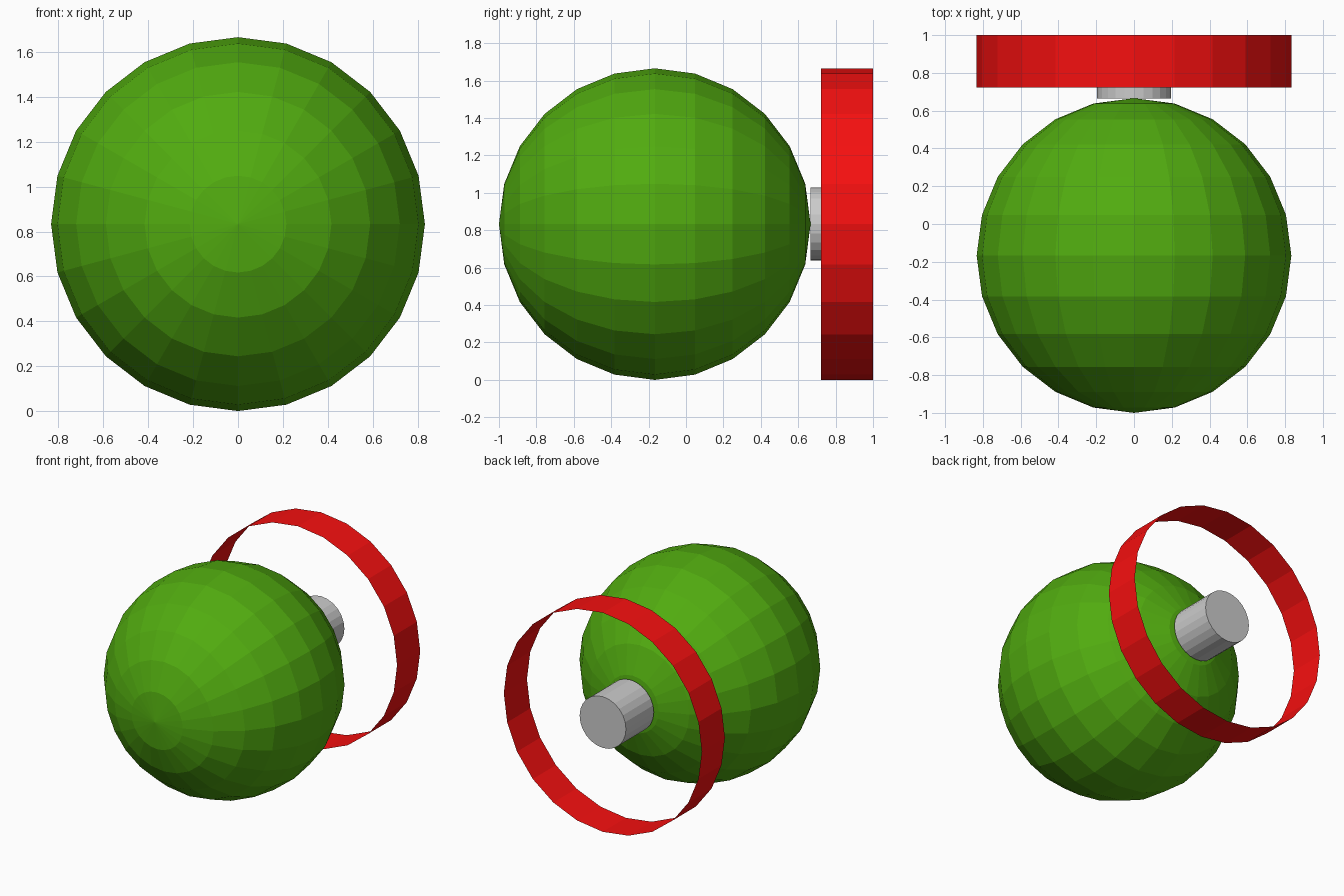
import bpy
from math import pi

if "Cube" in bpy.data.objects:
    bpy.data.objects.remove(bpy.data.objects["Cube"])

R = 0.833          # radius shared by ball and rim
SIDES = 24
TURN = (pi / 2, 0, 0)   # lay the axis along y


def paint(obj, name, rgb):
    mat = bpy.data.materials.new(name)
    mat.diffuse_color = (*rgb, 1)
    mat.use_nodes = True
    mat.node_tree.nodes["Principled BSDF"].inputs["Base Color"].default_value = mat.diffuse_color
    obj.data.materials.append(mat)


def tube(name, radius, y0, y1, fill):
    bpy.ops.mesh.primitive_cylinder_add(
        vertices=SIDES, radius=radius, depth=y1 - y0, end_fill_type=fill,
        location=(0, (y0 + y1) / 2, R), rotation=TURN)
    obj = bpy.context.object
    obj.name = name
    return obj


# Faceted ball with its poles facing front and back
bpy.ops.mesh.primitive_uv_sphere_add(
    segments=SIDES, ring_count=12, radius=R,
    location=(0, R - 1, R), rotation=TURN)
ball = bpy.context.object
ball.name = "ball"
paint(ball, "green", (0.083, 0.41, 0.005))

# Open thin band behind the ball
rim = tube("rim_band", R, 0.722, 1.0, 'NOTHING')
paint(rim, "red", (0.92, 0.005, 0.005))

# Short capped stem touching the back of the ball
tube("stem", 0.195, 0.665, 1.0, 'NGON')
